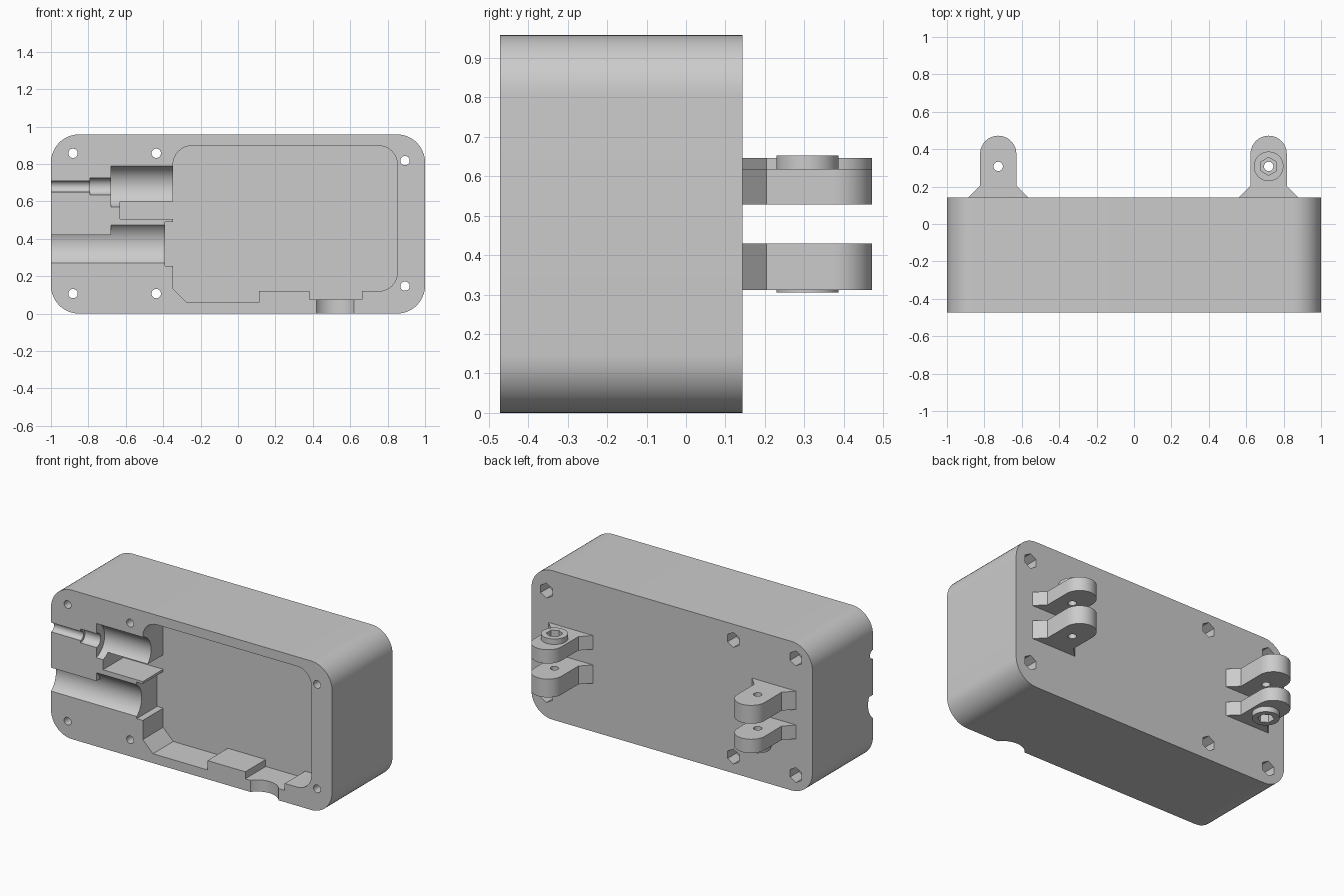
import bpy
import bmesh
from math import cos, sin, pi
from mathutils import Vector

cube = bpy.data.objects.get("Cube")
if cube:
    bpy.data.objects.remove(cube, do_unlink=True)

GREY = (0.6, 0.6, 0.6, 1)
grey = bpy.data.materials.new("plain grey")
grey.use_nodes = True
grey.diffuse_color = GREY
grey.node_tree.nodes["Principled BSDF"].inputs["Base Color"].default_value = GREY

FRONT, BACK, TOP = -0.472, 0.143, 0.958
FLOOR = FRONT + 0.207
OUT = FRONT - 0.05


def circle(u, v, r, n=48, turn=0.0):
    return [(u + r * cos(turn + 2 * pi * i / n), v + r * sin(turn + 2 * pi * i / n))
            for i in range(n)]


def rounded(corners, steps=12):
    """Outline from (u, v, radius) right-angled corners."""
    pts = []
    for i, (u, v, r) in enumerate(corners):
        p = Vector((u, v))
        if r == 0:
            pts.append(p)
            continue
        before = (Vector(corners[i - 1][:2]) - p).normalized() * r
        after = (Vector(corners[(i + 1) % len(corners)][:2]) - p).normalized() * r
        mid = p + before + after
        for k in range(steps + 1):
            a = pi / 2 * k / steps
            pts.append(mid - after * cos(a) - before * sin(a))
    return pts


def prism(name, pts, axis, lo, hi):
    """Extrude a 2D outline along x, y or z."""
    place = {"x": lambda u, v, w: (w, u, v),
             "y": lambda u, v, w: (u, w, v),
             "z": lambda u, v, w: (u, v, w)}[axis]
    bm = bmesh.new()
    face = bm.faces.new([bm.verts.new(place(u, v, lo)) for u, v in pts])
    ext = bmesh.ops.extrude_face_region(bm, geom=[face])
    new = [g for g in ext["geom"] if isinstance(g, bmesh.types.BMVert)]
    bmesh.ops.translate(bm, verts=new, vec=place(0, 0, hi - lo))
    bmesh.ops.recalc_face_normals(bm, faces=bm.faces)
    mesh = bpy.data.meshes.new(name)
    bm.to_mesh(mesh)
    bm.free()
    mesh.materials.append(grey)
    obj = bpy.data.objects.new(name, mesh)
    bpy.context.collection.objects.link(obj)
    return obj


def select(obj):
    bpy.ops.object.select_all(action="DESELECT")
    obj.select_set(True)
    bpy.context.view_layer.objects.active = obj


def boolean(obj, tool, operation="DIFFERENCE"):
    mod = obj.modifiers.new("boolean", "BOOLEAN")
    mod.operation = operation
    mod.solver = "EXACT"
    mod.object = tool
    select(obj)
    bpy.ops.object.modifier_apply(modifier=mod.name)
    bpy.data.objects.remove(tool, do_unlink=True)


def finish(obj):
    select(obj)
    bpy.ops.object.shade_smooth_by_angle(angle=pi / 6)


# Case block with rounded long edges
R = 0.15
case = prism("case", rounded([(-1, 0, R), (1, 0, R), (1, TOP, R), (-1, TOP, R)]),
             "y", FRONT, BACK)

# Main cavity with the side slot and the stepped lower wall
cavity = rounded([
    (-0.347, 0.897, 0.1), (0.852, 0.897, 0.1), (0.852, 0.12, 0.1), (0.663, 0.12, 0),
    (0.663, 0.075, 0), (0.383, 0.075, 0), (0.383, 0.12, 0), (0.113, 0.12, 0),
    (0.113, 0.06, 0), (-0.275, 0.06, 0), (-0.347, 0.132, 0), (-0.347, 0.255, 0),
    (-0.39, 0.255, 0), (-0.39, 0.49, 0), (-0.347, 0.49, 0), (-0.347, 0.505, 0),
    (-0.63, 0.505, 0), (-0.63, 0.598, 0), (-0.347, 0.598, 0)])
boolean(case, prism("cavity_cutter", cavity, "y", OUT, FLOOR))

# Round channels from the side: (start, end, height, radius, axis offset)
for start, end, z, r, off in [(-1.05, -0.78, 0.68, 0.03, 0), (-0.79, -0.67, 0.68, 0.045, 0),
                              (-0.678, -0.33, 0.68, 0.114, 0.029),
                              (-0.678, -0.37, 0.3715, 0.13, 0.08)]:
    boolean(case, prism("channel_cutter", circle(FRONT - off, z, r, 64), "x", start, end))

# The lower channel runs on to the side under a flat lip
LIP = 0.42
lipped = [(y, min(z, LIP)) for y, z in circle(FRONT - 0.08, 0.3715, 0.13, 64)
          if z < LIP + 0.008]
boolean(case, prism("lipped_cutter", lipped, "x", -1.05, -0.67))

# Shallow round outlet through the lower wall
boolean(case, prism("outlet_cutter", circle(0.52, FRONT - 0.075, 0.125, 64), "z", -0.05, 0.1))

# Screw holes with hexagonal nut pockets at the back
for x, z in [(-0.882, 0.857), (-0.437, 0.857), (0.893, 0.818),
             (-0.882, 0.107), (-0.437, 0.107), (0.893, 0.147)]:
    boolean(case, prism("screw_cutter", circle(x, z, 0.025, 24), "y", OUT, BACK + 0.05))
    boolean(case, prism("nut_cutter", circle(x, z, 0.048, 6, pi / 6), "y",
                        BACK - 0.09, BACK + 0.05))
finish(case)


# Hinge lugs: flared foot, round end, pin hole
def lug_outline(x):
    w, foot, tip = 0.097, 0.158, 0.375
    end = [(x + w * cos(pi * i / 24), tip + w * sin(pi * i / 24)) for i in range(25)]
    return ([(x - foot, BACK), (x + foot, BACK), (x + w, BACK + 0.061)] + end
            + [(x - w, BACK + 0.061)])


PIN_Y, MIDDLE = 0.308, 0.479
for side, x, up in [("left", 0.72, 1), ("right", -0.726, -1)]:
    def span(a, b):
        return sorted((MIDDLE + up * a, MIDDLE + up * b))

    # The thin lug carries the nut collar; the thick one is plain
    collar_lug = prism(side + "_collar_lug", lug_outline(x), "z", *span(0.05, 0.139))
    boolean(collar_lug, prism("collar", circle(x, PIN_Y, 0.079), "z", *span(0.12, 0.174)),
            "UNION")
    boolean(collar_lug, prism("nut_cutter", circle(x, PIN_Y, 0.048, 6, pi / 6), "z",
                              *span(0.11, 0.25)))
    plain_lug = prism(side + "_plain_lug", lug_outline(x), "z", *span(-0.168, -0.05))
    for lug in (collar_lug, plain_lug):
        boolean(lug, prism("pin_cutter", circle(x, PIN_Y, 0.025, 24), "z", 0.2, 0.8))
        finish(lug)
